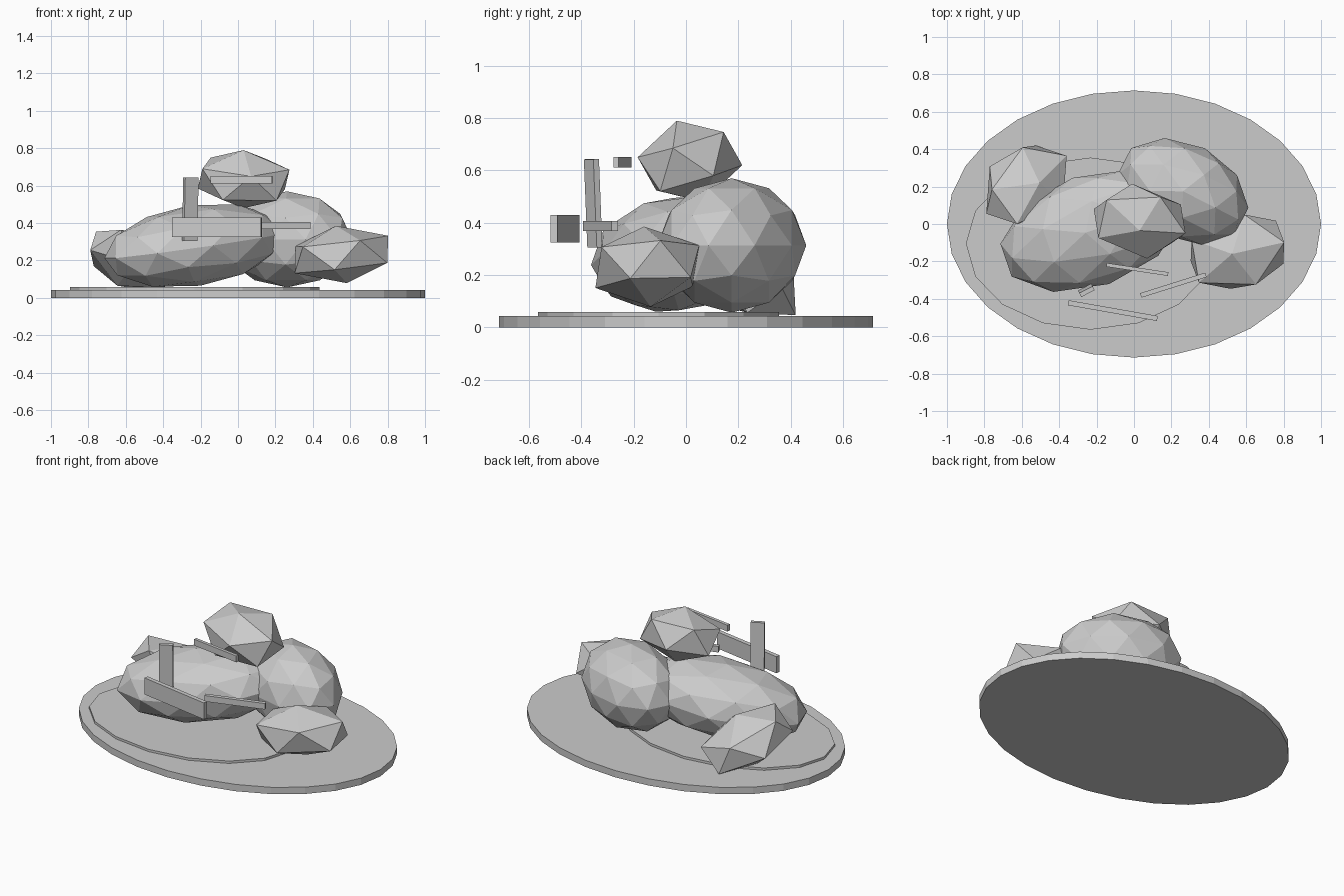
import bpy
import bmesh
from math import radians
from mathutils import Euler, Matrix, Vector

cube = bpy.data.objects.get("Cube")
if cube:
    bpy.data.objects.remove(cube, do_unlink=True)

# One plain grey clay colour
clay = bpy.data.materials.new("plain grey")
clay.use_nodes = True
grey = (0.6, 0.6, 0.6, 1)
clay.diffuse_color = grey
clay.node_tree.nodes["Principled BSDF"].inputs["Base Color"].default_value = grey


def finish(name, bm, location):
    bmesh.ops.recalc_face_normals(bm, faces=bm.faces)
    mesh = bpy.data.meshes.new(name)
    bm.to_mesh(mesh)
    bm.free()
    mesh.materials.append(clay)
    obj = bpy.data.objects.new(name, mesh)
    obj.location = location
    bpy.context.collection.objects.link(obj)
    return obj


def turn(angles):
    return Euler([radians(a) for a in angles]).to_matrix().to_4x4()


def disc(name, centre, radii, bottom, top, sides):
    """Flat oval plate between two heights."""
    bm = bmesh.new()
    bmesh.ops.create_cone(bm, cap_ends=True, segments=sides,
                          radius1=1, radius2=1, depth=top - bottom)
    bmesh.ops.scale(bm, vec=(*radii, 1), verts=bm.verts)
    finish(name, bm, (*centre, (top + bottom) / 2))


def blob(name, centre, radii, angles):
    """Faceted ellipsoid."""
    bm = bmesh.new()
    bmesh.ops.create_icosphere(bm, subdivisions=2, radius=1)
    bmesh.ops.transform(bm, matrix=turn(angles) @ Matrix.Diagonal((*radii, 1)),
                        verts=bm.verts)
    finish(name, bm, centre)


def rock(name, centre, *corners):
    """Twenty-sided lump, stretched so one face lands on three given corners."""
    bm = bmesh.new()
    bmesh.ops.create_icosphere(bm, subdivisions=1, radius=1)
    bm.faces.ensure_lookup_table()
    source = Matrix([v.co for v in bm.faces[0].verts]).transposed()
    target = Matrix([Vector(c) for c in corners]).transposed()
    stretch = target @ source.inverted()
    bmesh.ops.transform(bm, matrix=stretch.to_4x4(), verts=bm.verts)
    finish(name, bm, centre)


def bar(name, centre, size, angles):
    """Thin straight slat."""
    bm = bmesh.new()
    bmesh.ops.create_cube(bm, size=1)
    bmesh.ops.transform(bm, matrix=turn(angles) @ Matrix.Diagonal((*size, 1)),
                        verts=bm.verts)
    finish(name, bm, centre)


# Base plates
disc("base_plate", (0, 0), (1, 0.714), 0, 0.043, 28)
disc("inner_plate", (-0.232, -0.105), (0.667, 0.46), 0.035, 0.058, 16)

# Main masses
blob("large_body", (-0.23, -0.037, 0.28), (0.51, 0.3, 0.217), (0, -8, 19))
blob("rear_body", (0.262, 0.175, 0.313), (0.37, 0.258, 0.257), (0, 0, -27))

# Angular lumps
rock("upper_lump", (0.03, 0.015, 0.635),
     (0, -0.05, 0.155), (0.245, -0.065, 0.05), (0.04, -0.2, 0.015))
rock("left_lump", (0.553, -0.148, 0.232),
     (0.25, 0.05, 0.1), (0.245, -0.065, -0.045), (0.1, -0.175, 0.075))
rock("right_lump", (-0.575, 0.21, 0.205),
     (0.07, 0.01, 0.14), (0.215, 0.155, -0.05), (-0.02, 0.2, 0.02))

# Floating slats
bar("front_slat", (-0.113, -0.463, 0.377), (0.483, 0.027, 0.105), (0, 0, -10))
bar("left_slat", (0.21, -0.327, 0.388), (0.365, 0.025, 0.038), (0, 0, 17.5))
bar("upper_slat", (0.018, -0.243, 0.631), (0.333, 0.02, 0.04), (0, 0, -8.5))
bar("upright_slat", (-0.255, -0.355, 0.474), (0.08, 0.024, 0.338), (2.5, 0, 27))
